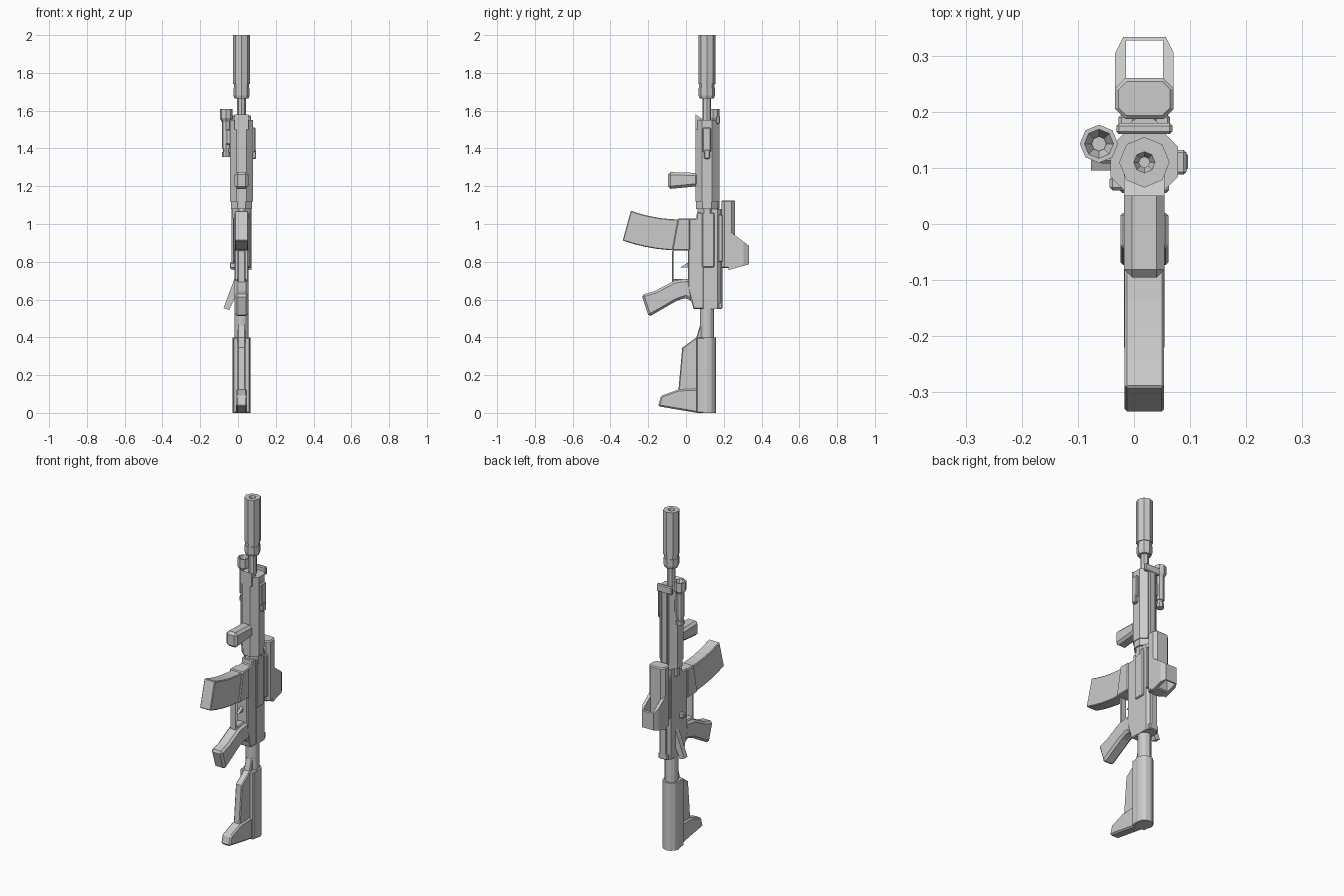
import bpy, bmesh
from math import sin, cos, tau

if "Cube" in bpy.data.objects:
    bpy.data.objects.remove(bpy.data.objects["Cube"], do_unlink=True)

# Shared sizes and levels
AXIS_X, AXIS_Y = .0185, .11
SLIM, WIDE = .036, .043
STOCK_TOP, RECEIVER_BASE, RECEIVER_TOP = .4, .55, 1.08
GUARD_BASE, GUARD_TOP = 1.12, 1.55
WELL_BASE, WELL_TOP = .86, 1.03
OPTIC_BASE, OPTIC_TOP = .766, 1.125

grey = bpy.data.materials.new("light_grey")
grey.use_nodes = True
grey.diffuse_color = (.6, .6, .6, 1)
shader = grey.node_tree.nodes["Principled BSDF"]
shader.inputs["Base Color"].default_value = grey.diffuse_color


def loft(name, rings, chamfer=0):
    """Skin a list of equal rings of points, cap the ends and chamfer sharp edges."""
    bm = bmesh.new()
    loops = [[bm.verts.new(point) for point in ring] for ring in rings]
    for low, high in zip(loops, loops[1:]):
        for i in range(len(low)):
            bm.faces.new((low[i - 1], low[i], high[i], high[i - 1]))
    bm.faces.new(loops[0])
    bm.faces.new(loops[-1])
    bmesh.ops.recalc_face_normals(bm, faces=bm.faces)
    mesh = bpy.data.meshes.new(name)
    bm.to_mesh(mesh)
    bm.free()
    mesh.materials.append(grey)
    part = bpy.data.objects.new(name, mesh)
    part.location.x = AXIS_X
    bpy.context.collection.objects.link(part)
    if chamfer:
        modifier = part.modifiers.new("chamfer", "BEVEL")
        modifier.width, modifier.segments = chamfer, 1
        modifier.limit_method, modifier.angle_limit = "ANGLE", .9
    return part


def slab(name, outline, half_width, chamfer=0):
    """Side outline of (y, z) points, given an equal thickness about the axis."""
    return loft(name, [[(x, y, z) for y, z in outline]
                       for x in (-half_width, half_width)], chamfer)


def column(name, outline, bottom, top, chamfer=0):
    """Plan outline of (x, y) points, raised from bottom to top."""
    return loft(name, [[(x, y, z) for x, y in outline] for z in (bottom, top)], chamfer)


def box(name, left, right, front, back, bottom, top, chamfer=.005):
    outline = [(left, front), (right, front), (right, back), (left, back)]
    return column(name, outline, bottom, top, chamfer)


def plate(name, half_width, front, back, bottom, top, chamfer=.005):
    return box(name, -half_width, half_width, front, back, bottom, top, chamfer)


def octagon(half_width, front, back, corner):
    """Plan of a rectangle with cut corners, made as mirrored right and left halves."""
    half = [(half_width - corner, front), (half_width, front + corner),
            (half_width, back - corner), (half_width - corner, back)]
    return half + [(-x, y) for x, y in reversed(half)]


def tube(name, radius, bottom, top, tip=None, x=0, y=AXIS_Y, sides=8, bore=0):
    """Upright tube with an optional different tip radius and a sunken bore."""
    tip = tip or radius
    profile = [(radius, bottom), (tip, top)]
    if bore:
        profile += [(bore, top), (bore / 2, top - bore), (bore / 2, top - tip)]
    turns = [tau * i / sides for i in range(sides)]
    return loft(name, [[(x + r * cos(a), y + r * sin(a), z) for a in turns]
                       for r, z in profile])


# Barrel and suppressor
muzzle = 2.0
tube("barrel", .023, 1, 1.68)
tube("suppressor", .045, 1.74, muzzle, bore=.019)
tube("suppressor_neck", .04, 1.7, 1.74)
tube("suppressor_collar", WIDE, 1.68, 1.72)
tube("suppressor_base", .038, 1.665, 1.68, tip=WIDE)

# Octagonal handguard with collar, neck, raised front lip and rail
guard_front, guard_back = .05, .172
for name, inset, bottom, top in (
        ("handguard", 0, GUARD_BASE, GUARD_TOP),
        ("handguard_collar", .004, RECEIVER_TOP, GUARD_BASE),
        ("handguard_neck", .012, WELL_TOP, RECEIVER_TOP)):
    outline = octagon(.06 - inset, guard_front + inset, guard_back - inset, .034)
    column(name, outline, bottom, top)
slab("handguard_lip", [(guard_front, 1.5), (guard_front, 1.58),
                       (.095, GUARD_TOP), (.095, 1.5)], SLIM)
plate("top_rail", .02, .16, .178, RECEIVER_TOP, GUARD_TOP)
plate("front_sight_base", .05, .16, .18, GUARD_TOP - .02, 1.575)

# Switch on the left face
box("side_switch", .055, .075, .088, .132, 1.38, 1.51)
box("side_switch_knob", .055, .078, .095, .127, 1.345, 1.395)

# Lamp on the right face
lamp = {"x": -.081, "y": .143}
tube("lamp_tail", .022, 1.355, 1.38, **lamp)
tube("lamp_joint", .017, 1.38, 1.4, **lamp)
tube("lamp_body", .023, 1.4, GUARD_TOP, **lamp)
tube("lamp_flare", .023, 1.54, 1.56, tip=.034, **lamp)
tube("lamp_head", .034, 1.56, 1.61, bore=.026, **lamp)
box("lamp_mount", lamp["x"], -.045, .108, .15, 1.42, 1.5)

# Foregrip
slab("foregrip", [(.065, 1.2), (-.095, 1.185), (-.095, 1.275), (.065, 1.27)],
     SLIM, chamfer=.014)

# Receiver with magazine well, covers, rail and controls
slab("lower_receiver", [(.04, RECEIVER_BASE), (.15, RECEIVER_BASE), (.15, 1.06), (.058, 1.06),
                        (.055, WELL_TOP), (.01, WELL_TOP), (.01, .66)], SLIM, chamfer=.005)
column("upper_receiver", octagon(.038, .075, .185, .018), RECEIVER_BASE, RECEIVER_TOP)
box("ejection_cover", .03, .047, .085, .15, .77, 1.06)
slab("magazine_well", [(.02, WELL_TOP), (-.042, WELL_TOP), (-.074, WELL_BASE),
                       (.02, WELL_BASE)], WIDE, chamfer=.005)
plate("receiver_rail", .022, .175, .192, RECEIVER_BASE, RECEIVER_TOP)
plate("charging_handle", .03, .165, .192, RECEIVER_BASE, .585)
box("selector", -.062, -.03, .06, .085, .765, .795)
loft("bolt_lever", [[(-.03, y, .73), (-.095, y, .555), (-.065, y, .545), (-.03, y, .62)]
                    for y in (.095, .125)])

# Magazine, curving upward along its length
steps = [i / 5 for i in range(6)]
upper = [(-.03 - .262 * t, 1.024 + .046 * t * t) for t in steps]
lower = [(-.03 - .305 * t, WELL_BASE + .052 * t * t) for t in steps]
slab("magazine", upper + lower[::-1], .035, chamfer=.004)

# Trigger guard, trigger and pistol grip
plate("trigger_guard_front", .02, -.073, -.065, .69, WELL_BASE)
plate("trigger_guard_bow", .02, -.07, .015, .68, .71)
slab("trigger", [(.015, .8), (-.03, .77), (.015, .77)], .008)
slab("pistol_grip", [(.02, .71), (-.06, .7), (-.165, .645), (-.235, .625),
                     (-.197, .508), (-.05, .593), (0, .61), (.04, .58)], SLIM, chamfer=.012)

# Optic body with an open, sloping hood
optic_front, hood_front, hood_back, hood_width = .187, .225, .333, .052
column("optic_body", octagon(hood_width, optic_front, .26, .018),
       OPTIC_BASE, OPTIC_TOP, chamfer=.006)
shell = [(hood_width, hood_front), (hood_width, .305), (.038, hood_back)]
hollow = [(.033, hood_back - .006), (.033, hood_front)]
mirrored = [[(-x, y) for x, y in reversed(side)] for side in (shell, hollow)]
hood_plan = shell + mirrored[0] + mirrored[1] + hollow
hood = column("optic_hood", hood_plan, 0, 1)
for vert in hood.data.vertices:
    reach = vert.co.y - .26
    vert.co.z = .94 - .75 * reach if vert.co.z else OPTIC_BASE + .28 * reach
plate("optic_mount", .046, .17, .195, .8, 1.05)

# Buffer tube and shoulder stock
tube("buffer_tube", .037, .3, RECEIVER_BASE, sides=12)
tube("stock_tube", .048, 0, STOCK_TOP, sides=12)
plate("stock_shoulder", .044, .055, .1, 0, STOCK_TOP)
slab("stock_fin", [(.09, .47), (.076, .47), (.055, STOCK_TOP), (-.02, .345),
                   (-.04, .12), (-.05, .02), (.1, .02)], .021, chamfer=.005)
slab("stock_toe", [(.1, .13), (-.04, .124), (-.132, .09), (-.148, .035),
                   (.06, 0), (.1, 0)], .03, chamfer=.008)
